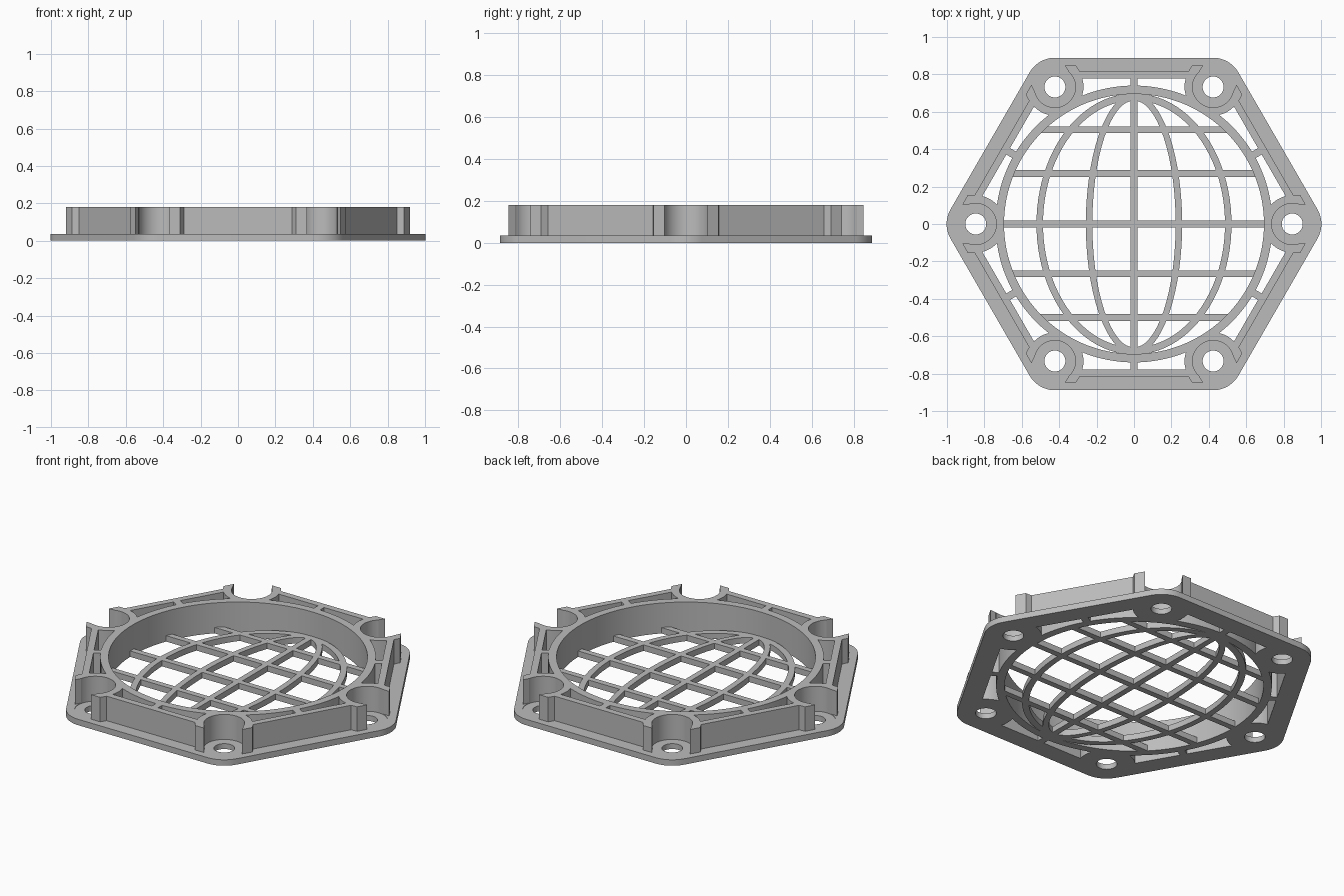
import bpy
import bmesh
from math import sin, cos, pi, sqrt
from mathutils import Matrix

if "Cube" in bpy.data.objects:
    bpy.data.objects.remove(bpy.data.objects["Cube"])

PLATE, TOP = 0.035, 0.18     # plate thickness, overall height
BOLT = 0.846                 # distance of bolt holes from the centre
BORE, RING = 0.695, 0.74     # inner and outer radius of the round wall
BAR = 0.0175                 # half width of the grille bars

grey = bpy.data.materials.new("plain grey")
grey.diffuse_color = (0.5, 0.5, 0.5, 1)
grey.use_nodes = True
grey.node_tree.nodes["Principled BSDF"].inputs["Base Color"].default_value = (0.5, 0.5, 0.5, 1)


def prism(name, outlines, z0, z1):
    """Extrude one or more closed outlines from z0 to z1."""
    bm = bmesh.new()
    for outline in outlines:
        face = bm.faces.new([bm.verts.new((x, y, z0)) for x, y in outline])
        up = bmesh.ops.extrude_face_region(bm, geom=[face])["geom"]
        bmesh.ops.translate(bm, vec=(0, 0, z1 - z0),
                            verts=[v for v in up if isinstance(v, bmesh.types.BMVert)])
    bmesh.ops.recalc_face_normals(bm, faces=bm.faces)
    mesh = bpy.data.meshes.new(name)
    bm.to_mesh(mesh)
    bm.free()
    mesh.materials.append(grey)
    obj = bpy.data.objects.new(name, mesh)
    bpy.context.collection.objects.link(obj)
    return obj


def combine(obj, other, operation, keep=False):
    """Apply a boolean and drop the helper."""
    mod = obj.modifiers.new("bool", "BOOLEAN")
    mod.operation, mod.object, mod.solver = operation, other, "EXACT"
    graph = bpy.context.evaluated_depsgraph_get()
    mesh = bpy.data.meshes.new_from_object(obj.evaluated_get(graph))
    obj.modifiers.clear()
    obj.data = mesh
    if not keep:
        bpy.data.objects.remove(other)


def ellipse(a, b, cx=0, cy=0, n=96):
    return [(cx + a * cos(2 * pi * i / n), cy + b * sin(2 * pi * i / n)) for i in range(n)]


def box(x, y):
    return [(-x, -y), (x, -y), (x, y), (-x, y)]


def turned(outline, k):
    c, s = cos(k * pi / 3), sin(k * pi / 3)
    return [(x * c - y * s, x * s + y * c) for x, y in outline]


def hexagon(apothem):
    r = apothem / cos(pi / 6)
    return [(r * cos(k * pi / 3), r * sin(k * pi / 3)) for k in range(6)]


def at_corners(radius, n=48):
    return [turned(ellipse(radius, radius, BOLT, 0, n), k) for k in range(6)]


# Rounded hexagonal base plate
outline = []
for k in range(6):
    for i in range(13):
        a = k * pi / 3 + (i / 12 - 0.5) * pi / 3
        outline.append((BOLT * cos(k * pi / 3) + 0.156 * cos(a),
                        BOLT * sin(k * pi / 3) + 0.156 * sin(a)))
plate = prism("base_plate", [outline], 0, PLATE)

# Hexagonal wall with flared ends beside each bolt pocket
wall = prism("upright_frame", [hexagon(0.815)], PLATE, TOP)
flare = [(0.28, 0.79), (0.29, 0.815), (0.31, 0.847), (0.37, 0.847), (0.345, 0.81), (0.335, 0.79)]
mirrored = [(-x, y) for x, y in reversed(flare)]
combine(wall, prism("flares", [turned(f, k) for k in range(6) for f in (flare, mirrored)],
                    PLATE, TOP), "UNION")

# Windows between round wall and hexagonal wall, split by ribs
windows = prism("window_cutter", [hexagon(0.777)], -0.1, 0.3)
combine(windows, prism("ring_keep", [ellipse(RING, RING, n=128)], -0.2, 0.4), "DIFFERENCE")
combine(windows, prism("pocket_keep", at_corners(0.153), -0.2, 0.4), "DIFFERENCE")
for k in range(3):
    combine(windows, prism("rib_keep", [turned(box(0.02, 1), k)], -0.2, 0.4), "DIFFERENCE")

# Cut windows, centre bore, bolt pockets and bolt holes
for part in (plate, wall):
    combine(part, windows, "DIFFERENCE", keep=True)
    combine(part, prism("bore", [ellipse(BORE, BORE, n=128)], -0.2, 0.4), "DIFFERENCE")
bpy.data.objects.remove(windows)
combine(wall, prism("pockets", at_corners(0.11), -0.2, 0.4), "DIFFERENCE")
combine(plate, prism("recesses", at_corners(0.11), PLATE - 0.003, 0.4), "DIFFERENCE")
combine(plate, prism("bolt_holes", at_corners(0.056), -0.2, 0.4), "DIFFERENCE")

# Globe grille: oval meridians, straight parallels and a central upright
grille = prism("globe_grille", [box(BAR, BORE + 0.005)], 0, PLATE)
for a in (0.504, 0.24):
    oval = prism("meridian", [ellipse(a + BAR, BORE + 0.003)], 0, PLATE)
    combine(oval, prism("hollow", [ellipse(a - BAR, BORE - 2 * BAR)], -0.1, 0.1), "DIFFERENCE")
    combine(grille, oval, "UNION")
for y in (-0.5, -0.265, 0, 0.27, 0.505):
    half = sqrt((BORE + 0.005) ** 2 - max(abs(y) - BAR, 0) ** 2)
    bar = prism("parallel", [[(px, py + y) for px, py in box(half, BAR)]], 0, PLATE)
    combine(grille, bar, "UNION")

# Smooth curves, crisp edges
bpy.ops.object.select_all(action="DESELECT")
for part in (plate, wall, grille):
    part.select_set(True)
bpy.context.view_layer.objects.active = plate
bpy.ops.object.shade_smooth_by_angle()
